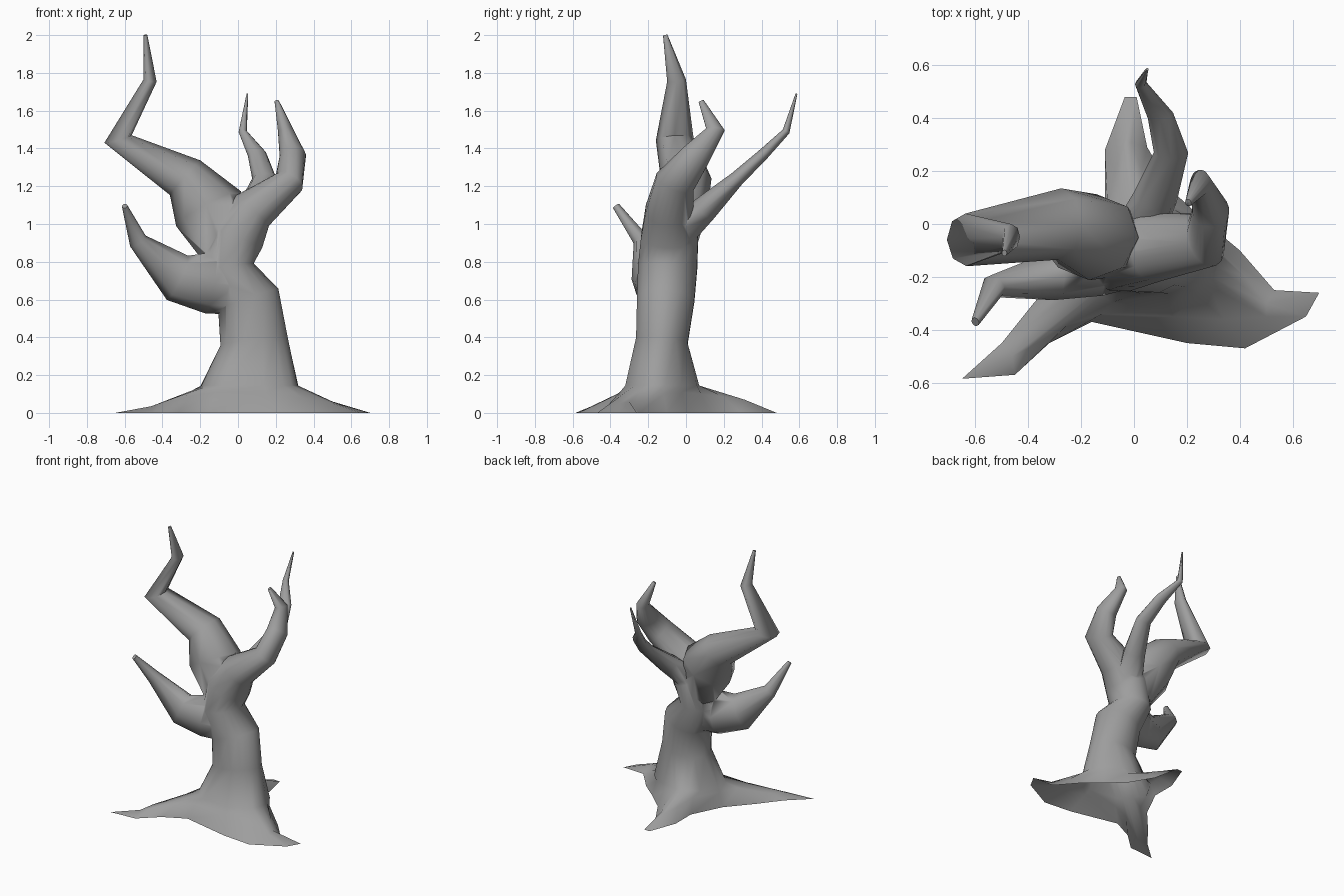
import bpy, bmesh, math
from mathutils import Vector

if "Cube" in bpy.data.objects:
    bpy.data.objects.remove(bpy.data.objects["Cube"])


def loft(name, rings):
    """Closed skin through rings of equal point count."""
    bm = bmesh.new()
    vs = [[bm.verts.new(p) for p in r] for r in rings]
    n = len(vs[0])
    for a, b in zip(vs, vs[1:]):
        for i in range(n):
            j = (i + 1) % n
            bm.faces.new((a[i], a[j], b[j], b[i]))
    bm.faces.new(vs[0][::-1])
    bm.faces.new(vs[-1])
    bmesh.ops.triangulate(bm, faces=[f for f in bm.faces if len(f.verts) > 4])
    bmesh.ops.recalc_face_normals(bm, faces=bm.faces[:])
    me = bpy.data.meshes.new(name)
    bm.to_mesh(me)
    bm.free()
    ob = bpy.data.objects.new(name, me)
    bpy.context.collection.objects.link(ob)
    return ob


def rings_along(path, ref, angles):
    """Elliptical rings square to a path; rows are x, y, z, radius across, radius along ref."""
    pts = [Vector(p[:3]) for p in path]
    rings = []
    for i, p in enumerate(path):
        t = Vector((0, 0, 0))
        if i > 0:
            t += (pts[i] - pts[i - 1]).normalized()
        if i < len(pts) - 1:
            t += (pts[i + 1] - pts[i]).normalized()
        t.normalize()
        v = Vector(ref)
        v = (v - t * v.dot(t)).normalized()
        u = v.cross(t)
        rings.append([pts[i] + u * p[3] * math.cos(a) + v * p[4] * math.sin(a)
                      for a in angles])
    return rings


def limb(name, path, ref, sides=8):
    return loft(name, rings_along(path, ref, [k * math.tau / sides for k in range(sides)]))


# Root flare: ground x, y then root ridge x, y, z
flare = [
    (0.70, -0.26, 0.50, -0.30, 0.06), (0.53, -0.25, 0.42, -0.20, 0.07),
    (0.40, -0.10, 0.34, -0.12, 0.10), (0.28, 0.00, 0.26, -0.02, 0.11),
    (0.15, 0.12, 0.13, 0.08, 0.10), (0.05, 0.29, 0.03, 0.20, 0.085),
    (0.01, 0.48, -0.01, 0.31, 0.07), (-0.035, 0.48, -0.04, 0.30, 0.07),
    (-0.11, 0.28, -0.07, 0.20, 0.085),
    (-0.11, 0.10, -0.10, 0.06, 0.11), (-0.22, -0.12, -0.20, -0.11, 0.11),
    (-0.38, -0.30, -0.26, -0.24, 0.11), (-0.50, -0.45, -0.42, -0.40, 0.05),
    (-0.65, -0.585, -0.46, -0.50, 0.035), (-0.45, -0.57, -0.40, -0.47, 0.05),
    (-0.32, -0.45, -0.25, -0.38, 0.09), (-0.16, -0.37, -0.12, -0.34, 0.11),
    (0.20, -0.45, 0.15, -0.35, 0.11), (0.42, -0.47, 0.34, -0.36, 0.08),
    (0.65, -0.35, 0.50, -0.35, 0.05)]
n = len(flare)
polar, mixed = [], []
for i, f in enumerate(flare):
    a = math.atan2(f[3] + 0.13, f[2] - 0.08)
    if i > 3 and a < 0:
        a += math.tau
    even = -0.38 + i * math.tau / n
    polar.append(0.75 * a + 0.25 * even)
    mixed.append(0.4 * a + 0.6 * even)

# Trunk running on into the right branch
Y, X = (0, 1, 0), (1, 0, 0)
rings = [[(f[0], f[1], 0) for f in flare], [f[2:] for f in flare],
         [(0.06 + 0.26 * math.cos(a), -0.13 + 0.20 * math.sin(a), 0.145) for a in polar]]
rings += rings_along([
    (0.085, -0.13, 0.38, 0.18, 0.14), (0.055, -0.11, 0.60, 0.17, 0.155),
    (-0.05, -0.10, 0.77, 0.135, 0.16), (-0.01, -0.09, 0.93, 0.15, 0.155),
    (0.075, -0.09, 1.07, 0.12, 0.13), (0.27, -0.06, 1.22, 0.08, 0.11),
    (0.29, 0.05, 1.36, 0.07, 0.08), (0.25, 0.155, 1.50, 0.04, 0.05),
    (0.205, 0.08, 1.65, 0.012, 0.015)], Y, mixed)
trunk = loft("tree_trunk", rings)

# Side branches
branches = [
    limb("tall_left_branch", [
        (-0.07, -0.08, 0.84, 0.12, 0.12), (-0.155, -0.05, 1.08, 0.195, 0.165),
        (-0.28, 0.00, 1.245, 0.122, 0.135), (-0.635, -0.06, 1.45, 0.075, 0.10),
        (-0.465, -0.05, 1.76, 0.035, 0.05), (-0.49, -0.11, 2.0, 0.01, 0.012)], Y),
    limb("low_left_branch", [
        (0.00, -0.12, 0.67, 0.15, 0.12), (-0.15, -0.15, 0.69, 0.165, 0.125),
        (-0.32, -0.20, 0.715, 0.13, 0.09), (-0.53, -0.235, 0.91, 0.05, 0.045),
        (-0.60, -0.37, 1.095, 0.015, 0.02)], Y),
    limb("back_branch", [
        (0.00, -0.06, 0.93, 0.09, 0.10), (0.08, 0.10, 1.08, 0.07, 0.085),
        (0.14, 0.27, 1.24, 0.04, 0.065), (0.10, 0.41, 1.37, 0.03, 0.05),
        (0.025, 0.53, 1.49, 0.02, 0.022), (0.05, 0.585, 1.69, 0.005, 0.006)], X),
]

# Fuse branches into the trunk
bpy.context.view_layer.objects.active = trunk
trunk.select_set(True)
for b in branches:
    m = trunk.modifiers.new("fuse", 'BOOLEAN')
    m.operation = 'UNION'
    m.solver = 'EXACT'
    m.use_self = True
    m.object = b
    bpy.ops.object.modifier_apply(modifier=m.name)
    bpy.data.objects.remove(b)

# Open underside
bm = bmesh.new()
bm.from_mesh(trunk.data)
under = [f for f in bm.faces if all(v.co.z < 0.001 for v in f.verts)]
bmesh.ops.delete(bm, geom=under, context='FACES')
bmesh.ops.remove_doubles(bm, verts=bm.verts[:], dist=0.004)
bm.to_mesh(trunk.data)
bm.free()
bpy.ops.object.shade_smooth_by_angle(angle=math.radians(80))

# Bark colour
bark = bpy.data.materials.new("bark")
bark.diffuse_color = (0.34, 0.34, 0.34, 1)
bark.use_nodes = True
bark.node_tree.nodes["Principled BSDF"].inputs["Base Color"].default_value = bark.diffuse_color
trunk.data.materials.clear()
trunk.data.materials.append(bark)
